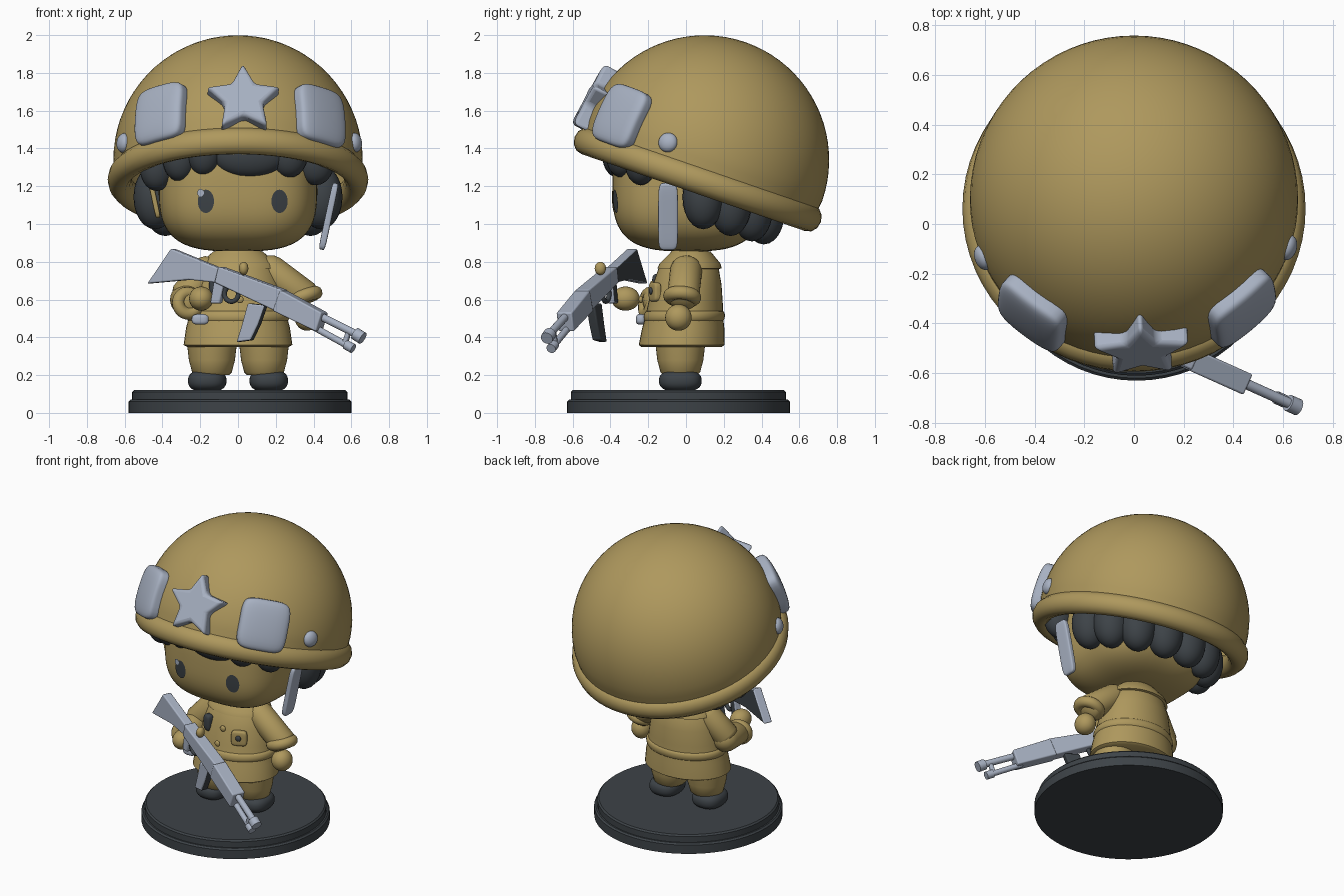
import bpy, bmesh
from math import sin, cos, pi, radians
from mathutils import Matrix, Vector

if "Cube" in bpy.data.objects:
    bpy.data.objects.remove(bpy.data.objects["Cube"], do_unlink=True)


def material(name, color):
    m = bpy.data.materials.new(name)
    m.use_nodes = True
    m.diffuse_color = (*color, 1)
    m.node_tree.nodes["Principled BSDF"].inputs["Base Color"].default_value = (*color, 1)
    return m


KHAKI = material("khaki", (0.425, 0.315, 0.11))
STEEL = material("steel grey", (0.39, 0.44, 0.54))
DARK = material("charcoal", (0.047, 0.056, 0.064))


def finish(name, bm, mat, matrix=None, bevel=0, angle=40):
    if matrix:
        bm.transform(matrix)
    bmesh.ops.recalc_face_normals(bm, faces=bm.faces)
    mesh = bpy.data.meshes.new(name)
    bm.to_mesh(mesh)
    bm.free()
    mesh.materials.append(mat)
    ob = bpy.data.objects.new(name, mesh)
    bpy.context.collection.objects.link(ob)
    bpy.ops.object.select_all(action="DESELECT")
    ob.select_set(True)
    bpy.context.view_layer.objects.active = ob
    bpy.ops.object.shade_smooth_by_angle(angle=radians(angle))
    if bevel:
        mod = ob.modifiers.new("soft edges", "BEVEL")
        mod.width, mod.segments = bevel, 3
    return ob


def lathe(name, profile, mat, matrix=None, steps=40):
    bm = bmesh.new()
    vs = [bm.verts.new((r, 0, z)) for r, z in profile]
    es = [bm.edges.new(pair) for pair in zip(vs, vs[1:])]
    bmesh.ops.spin(bm, geom=vs + es, axis=(0, 0, 1), cent=(0, 0, 0), angle=2 * pi,
                   steps=steps, use_duplicate=False)
    bmesh.ops.remove_doubles(bm, verts=bm.verts, dist=0.0005)
    return finish(name, bm, mat, matrix)


def blob(name, center, half, mat, power=2.0, matrix=None, sag=0, cuts=9):
    """Rounded box or ellipsoid; sag bends it over a sphere."""
    bm = bmesh.new()
    bmesh.ops.create_cube(bm, size=2)
    bmesh.ops.subdivide_edges(bm, edges=bm.edges, cuts=cuts, use_grid_fill=True)
    for v in bm.verts:
        c = Vector([sin(a * pi / 4) / sin(pi / 4) for a in v.co])
        n = sum(abs(a) ** power for a in c) ** (1 / power)
        v.co = Vector([a / n * h for a, h in zip(c, half)])
        v.co.z -= sag * (v.co.x ** 2 + v.co.y ** 2)
    return finish(name, bm, mat, Matrix.Translation(center) @ (matrix or Matrix()), angle=60)


def along(a, b):
    """Frame at a with its z axis pointing to b."""
    d = Vector(b) - Vector(a)
    return Matrix.Translation(a) @ d.to_track_quat("Z", "Y").to_matrix().to_4x4(), d.length


def rod(name, a, b, r, mat, steps=16):
    m, n = along(a, b)
    return lathe(name, [(0, 0), (r, 0), (r, n), (0, n)], mat, m, steps)


def limb(name, a, b, r1, r2, mat):
    m, n = along(a, b)
    cap = [(r1 * cos(t), r1 * sin(t)) for t in (-pi / 2, -1.2, -0.8, -0.4, 0)]
    end = [(r2 * cos(t), n + r2 * 0.5 * sin(t)) for t in (0, 0.5, 1, pi / 2)]
    return lathe(name, cap + end, mat, m, 28)


def ring(name, radius, thick, mat, matrix, flat=1.0):
    pts = [(radius + thick * cos(i * pi / 6), flat * thick * sin(i * pi / 6)) for i in range(13)]
    return lathe(name, pts, mat, matrix, 64)


# Display base
lathe("display_base", [(0, 0), (0.59, 0), (0.59, 0.06), (0.58, 0.07), (0.57, 0.07),
                       (0.57, 0.11), (0.56, 0.12), (0, 0.12)],
      DARK, Matrix.Translation((0.01, -0.04, 0)), 64)

# Boots and shorts
for side, s in (("left", 1), ("right", -1)):
    blob(side + "_boot", (s * 0.163, -0.03, 0.17), (0.102, 0.113, 0.06), DARK, 2.5)
    lathe(side + "_short_leg", [(0, 0.2), (0.09, 0.2), (0.105, 0.215), (0.122, 0.28),
                                (0.138, 0.42), (0, 0.42)],
          KHAKI, Matrix.Translation((s * 0.138, -0.03, 0)))

# Jacket, leaning back slightly, with belt and collar
lean = Matrix.Translation((0, -0.055, 0))
lean[1][1] = 0.79
lean[1][2] = 0.09
lathe("jacket", [(0, 0.36), (0.27, 0.35), (0.288, 0.36), (0.275, 0.45), (0.262, 0.5),
                 (0.25, 0.58), (0.23, 0.68), (0.2, 0.77), (0.15, 0.83), (0.1, 0.88), (0, 0.88)],
      KHAKI, lean)
ring("belt", 0.252, 0.02, KHAKI, lean @ Matrix.Translation((0, 0, 0.51)), 1.5)
lathe("collar", [(0.09, 0.85), (0.13, 0.855), (0.205, 0.79), (0.215, 0.765), (0.19, 0.76)],
      KHAKI, Matrix.Translation((0, 0.005, 0)) @ lean)
for z in (0.6, 0.68, 0.75):
    blob("jacket_button", (0.01, -0.06 - 0.7 * (0.82 - z) ** 0.9, z), (0.02, 0.012, 0.02), KHAKI, cuts=4)
blob("chest_pocket", (0.125, -0.165, 0.64), (0.05, 0.02, 0.05), KHAKI, 5,
     Matrix.Rotation(radians(22), 4, "Z"))
blob("pocket_button", (0.13, -0.185, 0.645), (0.02, 0.012, 0.02), DARK, cuts=4)
blob("chest_pouch", (-0.12, -0.15, 0.68), (0.03, 0.025, 0.055), DARK, 4,
     Matrix.Rotation(radians(-22), 4, "Z"), cuts=5)
blob("belt_buckle", (-0.2, -0.24, 0.495), (0.045, 0.025, 0.028), STEEL, 3)

# Arms and hands
limb("left_sleeve", (0.175, 0.0, 0.75), (0.355, -0.015, 0.615), 0.085, 0.085, KHAKI)
m, n = along((0.35, -0.02, 0.615), (0.39, -0.03, 0.5))
ring("left_cuff", 0.065, 0.036, KHAKI, m)
blob("left_hand", (0.365, -0.04, 0.505), (0.065, 0.07, 0.07), KHAKI)
limb("right_sleeve", (-0.17, 0.0, 0.75), (-0.275, -0.04, 0.62), 0.08, 0.085, KHAKI)
limb("right_forearm", (-0.275, -0.04, 0.6), (-0.265, -0.19, 0.58), 0.085, 0.075, KHAKI)
m, n = along((-0.265, -0.2, 0.58), (-0.22, -0.32, 0.6))
ring("right_cuff", 0.055, 0.033, KHAKI, m)
blob("right_hand", (-0.195, -0.32, 0.605), (0.064, 0.075, 0.064), KHAKI)

# Head
HEAD, HALF, POWER = Vector((0, 0.01, 1.2)), Vector((0.42, 0.4, 0.345)), 3.1
blob("head", HEAD, HALF, KHAKI, POWER, cuts=19)


def face_y(x, z):
    k = 1 - (abs(x) / HALF.x) ** POWER - (abs(z - HEAD.z) / HALF.z) ** POWER
    return HEAD.y - HALF.y * k ** (1 / POWER)


def face_patch(name, x, z, w, h, mat, lift):
    bm = bmesh.new()
    bmesh.ops.create_circle(bm, cap_ends=True, cap_tris=True, segments=24, radius=1)
    for v in bm.verts:
        px, pz = x + v.co.x * w, z + v.co.y * h
        v.co = (px, face_y(px, pz) - lift, pz)
    finish(name, bm, mat)


for side, x in (("right", -0.17), ("left", 0.22)):
    face_patch(side + "_eye", x, 1.12, 0.043, 0.062, DARK, 0.006)
face_patch("eye_glint", -0.198, 1.165, 0.018, 0.02, STEEL, 0.009)

# Hair lobes around the back, then the fringe
for i in range(8):
    a = radians(5 + i * 170 / 7)
    y = 0.06 + 0.36 * sin(a)
    blob("hair_lobe", (0.44 * cos(a), y, 1.165 - 0.25 * y), (0.115, 0.11, 0.17), DARK, cuts=7)
for x, y, z, w in ((-0.43, -0.22, 1.3, 0.09), (-0.31, -0.31, 1.35, 0.09), (-0.18, -0.35, 1.38, 0.09),
                   (0.06, -0.36, 1.37, 0.2), (0.27, -0.34, 1.37, 0.1), (0.41, -0.24, 1.33, 0.1)):
    blob("fringe_lobe", (x, y, z), (w, 0.085, 0.125), DARK, cuts=7)

# Helmet shell and rolled rim, tilted back
tilt = Matrix.Translation((0, 0.062, 1.235)) @ Matrix.Rotation(radians(-19), 4, "X")


def dome(r):
    return [(r * cos(i * pi / 40), 0.11 + r * sin(i * pi / 40)) for i in range(21)]


lathe("helmet_shell", [(0.645, -0.03)] + dome(0.66) + dome(0.62)[::-1] + [(0.59, -0.03)],
      KHAKI, tilt, 72)
ring("helmet_rim", 0.627, 0.063, KHAKI, tilt, 1.15)

# Helmet ornaments placed on the dome
CENTER = Vector((0, 0.098, 1.34))


def on_dome(d, dist, roll=0):
    d = Vector(d).normalized()
    turn = d.to_track_quat("Z", "Y").to_matrix().to_4x4()
    return Matrix.Translation(CENTER + d * dist) @ turn @ Matrix.Rotation(radians(roll), 4, "Z")


for side, s, x, rivet_y in (("left", 1, 0.425, -0.19), ("right", -1, -0.38, -0.235)):
    blob(side + "_goggle_lens", (0, 0, 0), (0.155, 0.162, 0.045), STEEL, 5,
         on_dome((s * 0.02 + x, -0.45, 0.235), 0.672, s * -14), 0.5)
    blob(side + "_rivet", (0, 0, 0), (0.052, 0.052, 0.035), STEEL, 2,
         on_dome((s * 0.61, rivet_y, 0.09), 0.655))

bm = bmesh.new()
star = []
for i in range(10):
    r = 0.207 if i % 2 == 0 else 0.105
    star.append(bm.verts.new((r * sin(i * pi / 5), r * cos(i * pi / 5), -0.05)))
out = bmesh.ops.extrude_face_region(bm, geom=[bm.faces.new(star)])
for v in out["geom"]:
    if isinstance(v, bmesh.types.BMVert):
        v.co.z += 0.1
finish("helmet_star", bm, STEEL, on_dome((0.03, -0.6, 0.32), 0.66), bevel=0.022)

# Chin straps
blob("left_chin_strap", (0.48, -0.095, 1.04), (0.018, 0.052, 0.18), STEEL, 6,
     Matrix.Rotation(radians(12), 4, "Y"))
blob("right_chin_strap", (-0.445, -0.12, 1.14), (0.014, 0.045, 0.11), KHAKI, 6,
     Matrix.Rotation(radians(-12), 4, "Y"))

# Rifle, laid out in side profile along a slanted plane
ACROSS = Vector((-0.41, -0.91, 0))


def gun(x, z, off=0):
    return Vector((x, -0.44 - 0.45 * x, z)) + ACROSS * off


def slab(name, outline, half, dark_limit=-2):
    """Extruded outline; faces turned away beyond dark_limit are charcoal."""
    bm = bmesh.new()
    rims = [[bm.verts.new(gun(x, z, o)) for x, z in outline] for o in (-half, half)]
    for r in rims:
        bm.faces.new(r)
    for i in range(len(outline)):
        j = i - 1
        bm.faces.new((rims[0][j], rims[0][i], rims[1][i], rims[1][j]))
    ob = finish(name, bm, STEEL, bevel=0.008, angle=30)
    ob.data.materials.append(DARK)
    for p in ob.data.polygons:
        p.material_index = int(p.normal.dot(ACROSS) < dark_limit)


slab("rifle_stock", [(-0.47, 0.685), (-0.345, 0.87), (-0.09, 0.765), (-0.11, 0.69), (-0.25, 0.705)], 0.03, -0.3)
slab("rifle_receiver", [(-0.11, 0.69), (-0.09, 0.775), (0.25, 0.65), (0.21, 0.54)], 0.04)
slab("rifle_handguard", [(0.2, 0.54), (0.24, 0.65), (0.46, 0.53), (0.43, 0.43)], 0.045)
slab("rifle_magazine", [(0.06, 0.58), (0.15, 0.57), (0.115, 0.47), (0.075, 0.385), (0.0, 0.375), (0.03, 0.47)], 0.025, 0.3)
slab("rifle_grip", [(-0.12, 0.7), (-0.07, 0.68), (-0.09, 0.58), (-0.14, 0.58)], 0.022, -0.3)
rod("rifle_barrel", gun(0.42, 0.52), gun(0.66, 0.4), 0.021, STEEL)
rod("rifle_gas_tube", gun(0.4, 0.455), gun(0.6, 0.345), 0.018, STEEL)
rod("rifle_muzzle", gun(0.62, 0.42), gun(0.66, 0.395), 0.034, STEEL)
rod("rifle_lower_muzzle", gun(0.57, 0.362), gun(0.61, 0.34), 0.026, STEEL)
slab("rifle_front_band", [(0.55, 0.36), (0.58, 0.45), (0.6, 0.44), (0.575, 0.35)], 0.015)
blob("rifle_rear_sight", gun(0.03, 0.765), (0.025, 0.03, 0.035), KHAKI, cuts=5)
ring("rifle_trigger_guard", 0.04, 0.013, DARK,
     Matrix.Translation(gun(-0.035, 0.63)) @ ACROSS.to_track_quat("Z", "Y").to_matrix().to_4x4())
